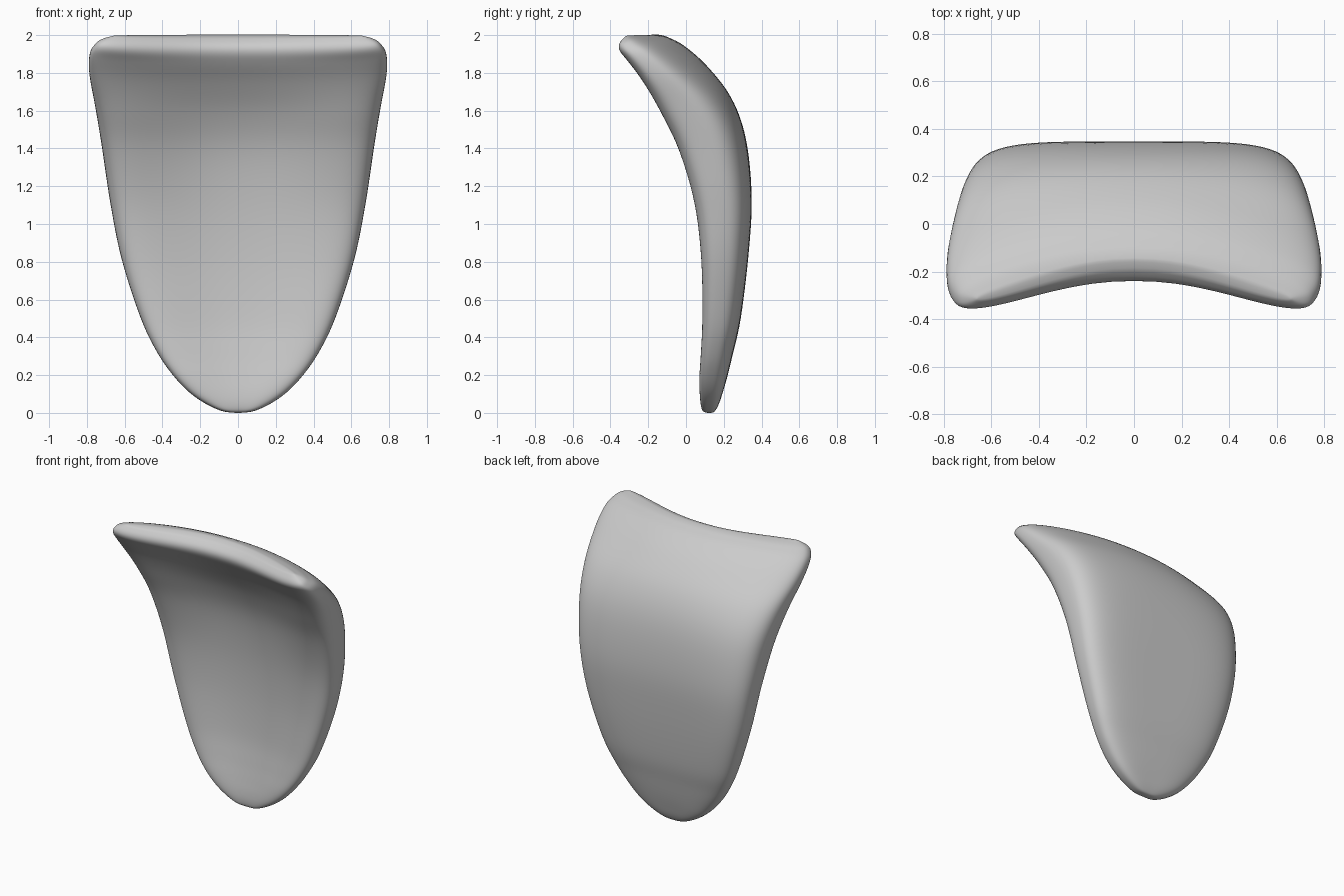
import bpy, bmesh, math

if "Cube" in bpy.data.objects:
    bpy.data.objects.remove(bpy.data.objects["Cube"])

# Sections along the spine: front y, z, back y, z (at the middle),
# half width, edge bend, extra thickness towards the edges
SECTIONS = [
    (.110, .000, .132, .000, .010, .000, .0),
    (.088, .012, .152, .008, .085, .003, .2),
    (.080, .052, .174, .047, .173, .006, .3),
    (.083, .114, .195, .110, .262, .013, .5),
    (.095, .200, .221, .200, .345, .025, .65),
    (.112, .320, .250, .320, .428, .033, .75),
    (.130, .500, .290, .500, .515, .040, .85),
    (.132, .800, .330, .830, .617, .045, .85),
    (.110, 1.10, .348, 1.14, .678, .058, .85),
    (.060, 1.38, .318, 1.45, .722, .090, .95),
    (-.02, 1.58, .240, 1.67, .757, .120, .85),
    (-.12, 1.74, .110, 1.84, .787, .140, .5),
    (-.20, 1.845, -.01, 1.945, .787, .142, .4),
    (-.235, 1.905, -.085, 1.985, .760, .145, .5),
    (-.230, 1.950, -.120, 1.998, .725, .145, .45),
    (-.190, 1.990, -.150, 2.003, .660, .145, .3),
]
STEPS, N = 6, 96


def spline(a, b, c, d, t):
    """Catmull-Rom interpolation."""
    return .5 * (2*b + (c-a)*t + (2*a-5*b+4*c-d)*t*t + (3*b-a-3*c+d)*t**3)


def power(v, e):
    return math.copysign(abs(v) ** e, v)


# Smooth the section list
rows = []
last = len(SECTIONS) - 1
for i in range(last):
    four = [SECTIONS[min(max(i + k, 0), last)] for k in (-1, 0, 1, 2)]
    for s in range(STEPS):
        rows.append([spline(*vals, s / STEPS) for vals in zip(*four)])
rows.append(list(SECTIONS[-1]))

# Loft rounded sections whose ends thicken and bend towards the front
bm = bmesh.new()
rings = []
for fy, fz, by, bz, w, d, extra in rows:
    ring = []
    for k in range(N):
        a = 2 * math.pi * k / N
        c, s = power(math.cos(a), .72), power(math.sin(a), .72)
        half = (by - fy) / 2 * (1 + extra * c * c)
        y = (fy + by) / 2 + half * s - d * (1.5 * c**2 - .5 * c**4)
        z = (fz + bz) / 2 + (bz - fz) / 2 * s
        ring.append(bm.verts.new((w * c, y, z)))
    rings.append(ring)
for r, q in zip(rings, rings[1:]):
    for k in range(N):
        j = (k + 1) % N
        bm.faces.new((r[k], r[j], q[j], q[k]))

# Close both ends with strips
for ring in (rings[0], rings[-1]):
    for k in range(N // 2):
        vs = [ring[k], ring[k + 1], ring[(N - k - 1) % N], ring[(N - k) % N]]
        bm.faces.new(list(dict.fromkeys(vs)))

# Even out the surface
for _ in range(3):
    bmesh.ops.smooth_vert(bm, verts=bm.verts, factor=.4,
                          use_axis_x=True, use_axis_y=True, use_axis_z=True)
bmesh.ops.recalc_face_normals(bm, faces=bm.faces)

mesh = bpy.data.meshes.new("curved_shell")
bm.to_mesh(mesh)
bm.free()
mesh.shade_smooth()
shell = bpy.data.objects.new("curved_shell", mesh)
bpy.context.collection.objects.link(shell)
